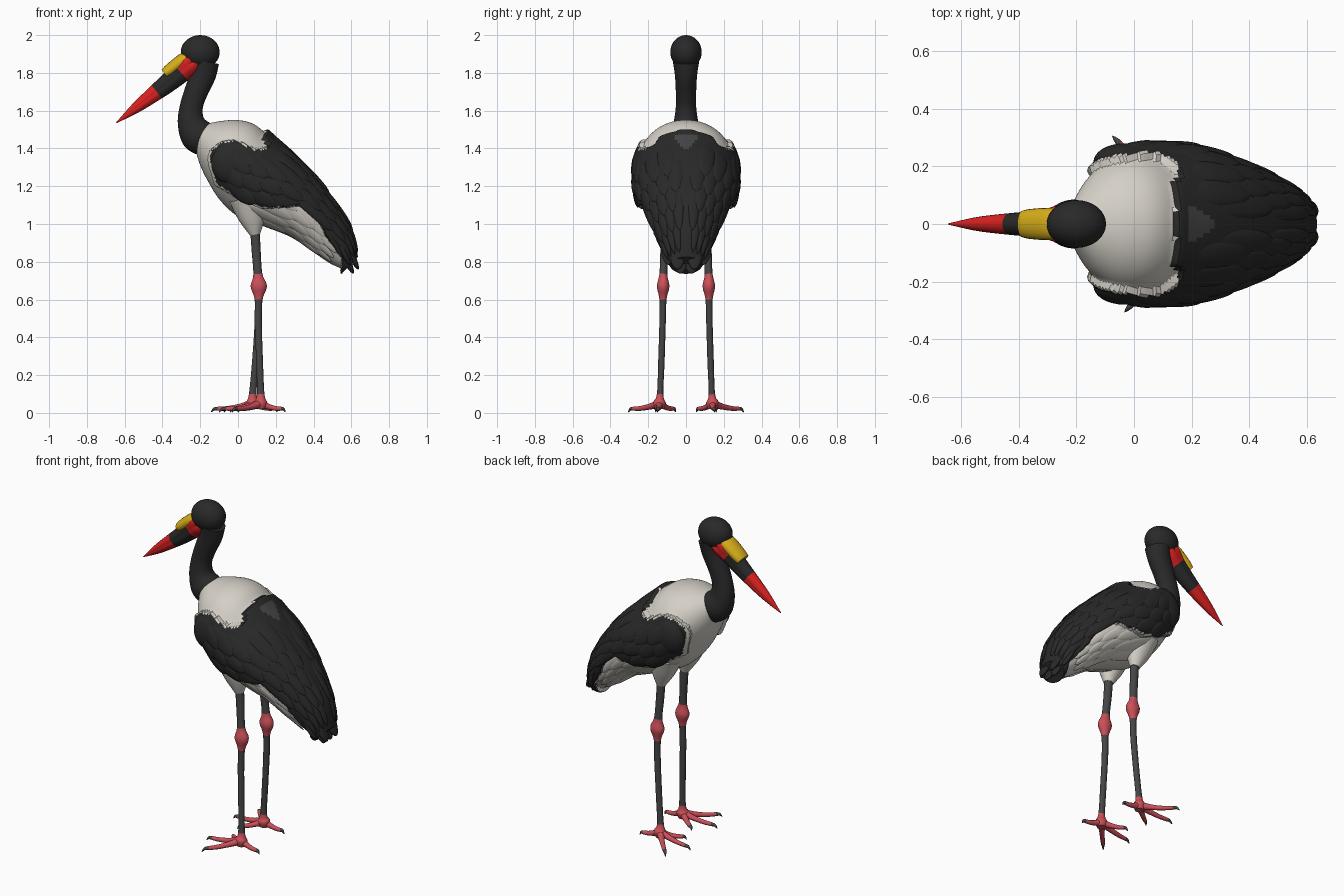
import bpy, bmesh, math
from mathutils import Vector

cube = bpy.data.objects.get("Cube")
if cube:
    bpy.data.objects.remove(cube, do_unlink=True)


def material(name, r, g, b):
    m = bpy.data.materials.new(name)
    m.use_nodes = True
    m.diffuse_color = (r, g, b, 1)
    bsdf = m.node_tree.nodes["Principled BSDF"]
    bsdf.inputs["Base Color"].default_value = (r, g, b, 1)
    bsdf.inputs["Roughness"].default_value = 0.8
    return m


BLACK = material("black plumage", .022, .022, .022)
WHITE = material("white plumage", .66, .63, .57)
RED = material("red bill", .7, .015, .015)
YELLOW = material("yellow saddle", .68, .42, .01)
PINK = material("pink skin", .6, .08, .1)
GREY = material("grey skin", .06, .06, .06)
parts = []


def spline(rows, u):
    """Smooth interpolation through rows, u from 0 to 1."""
    n = len(rows) - 1
    i = min(int(u * n), n - 1)
    t = u * n - i
    p = [rows[min(max(i + k, 0), n)] for k in (-1, 0, 1, 2)]
    return [.5 * (2 * b + (c - a) * t + (2 * a - 5 * b + 4 * c - d) * t * t
                  + (3 * b - a - 3 * c + d) * t ** 3) for a, b, c, d in zip(*p)]


def loft(name, lofts, mats, rule=None):
    """One object from closed ring stacks; rule picks a material per face."""
    bm = bmesh.new()
    for rings in lofts:
        vs = [[bm.verts.new(p) for p in ring] for ring in rings]
        n = len(vs[0])
        for i in range(len(vs) - 1):
            for j in range(n):
                k = (j + 1) % n
                f = bm.faces.new((vs[i][j], vs[i][k], vs[i + 1][k], vs[i + 1][j]))
                if rule:
                    f.material_index = rule(i, f.calc_center_median())
        for ring, i in ((vs[0], 0), (vs[-1], len(vs) - 2)):
            f = bm.faces.new(ring)
            if rule:
                f.material_index = rule(i, f.calc_center_median())
    bmesh.ops.recalc_face_normals(bm, faces=bm.faces)
    mesh = bpy.data.meshes.new(name)
    bm.to_mesh(mesh)
    bm.free()
    for m in mats:
        mesh.materials.append(m)
    ob = bpy.data.objects.new(name, mesh)
    bpy.context.collection.objects.link(ob)
    parts.append(ob)
    return ob


def tube(name, rows, mats, bands=None, sub=6, sides=20, pinch=0):
    """Rows are x, y, z, half width, half height; bands give each span a material."""
    n = (len(rows) - 1) * sub
    pts = [spline(rows, i / n) for i in range(n + 1)]
    rings = []
    for i, p in enumerate(pts):
        t = Vector(pts[min(i + 1, n)][:3]) - Vector(pts[max(i - 1, 0)][:3])
        up = t.cross(Vector((0, 1, 0))).normalized()
        side = up.cross(t).normalized()
        ring = []
        for j in range(sides):
            a = math.tau * j / sides
            w = p[3] * (1 - pinch * (abs(math.sin(a)) < .1))
            ring.append(Vector(p[:3]) + side * w * math.cos(a) + up * p[4] * math.sin(a))
        rings.append(ring)
    rule = (lambda i, c: bands[i // sub]) if bands else None
    return loft(name, [rings], mats, rule)


def ellipsoid(name, loc, radii, mat, tilt=0):
    bpy.ops.mesh.primitive_uv_sphere_add(segments=32, ring_count=20, location=loc,
                                         rotation=(0, tilt, 0))
    ob = bpy.context.object
    ob.name, ob.scale = name, radii
    ob.data.materials.append(mat)
    parts.append(ob)


# Body sections: top x, top z, bottom x, bottom z, half width
BODY = [(-.17, 1.53, -.23, 1.41, .08), (-.09, 1.545, -.2, 1.31, .165),
        (0, 1.55, -.15, 1.21, .225), (.09, 1.525, -.09, 1.12, .25),
        (.19, 1.44, 0, 1.04, .255), (.29, 1.35, .13, .99, .245),
        (.4, 1.23, .28, .93, .205), (.5, 1.1, .4, .85, .155),
        (.58, .96, .49, .79, .105), (.61, .82, .56, .76, .06)]
# Outline of the folded wing in side elevation
WING = [(-.15, 1.34), (-.14, 1.39), (-.085, 1.43), (-.015, 1.44), (.09, 1.39), (.16, 1.4),
        (.13, 1.45), (.18, 1.6), (.9, 1.5), (.9, .6), (.54, .6), (.55, .82), (.46, .94),
        (.41, 1.04), (.33, 1.1), (.25, 1.09), (.11, 1.09), (-.01, 1.15), (-.11, 1.21)]


def surface(u, a, lift=0):
    def at(u, a):
        tx, tz, bx, bz, w = spline(BODY, u)
        c = math.cos(a)
        return Vector(((tx + bx) / 2 + (tx - bx) / 2 * c, w * math.sin(a),
                       (tz + bz) / 2 + (tz - bz) / 2 * c))
    p, e = at(u, a), .004
    u0 = min(max(u, e), 1 - e)
    n = (at(u0 + e, a) - at(u0 - e, a)).cross(at(u0, a + e) - at(u0, a - e)).normalized()
    if n.dot(p - (at(u, 0) + at(u, math.pi)) / 2) < 0:
        n = -n
    return p + n * lift


def in_wing(p):
    hit = False
    for (x1, z1), (x2, z2) in zip(WING, WING[1:] + WING[:1]):
        if (z1 > p.z) != (z2 > p.z) and p.x < x1 + (p.z - z1) * (x2 - x1) / (z2 - z1):
            hit = not hit
    return hit


def body_color(i, c):
    if c.z > 1.3 and .19 < c.x < .28 and abs(c.y) < .05 * (.3 - c.x) / .08:
        return 2
    return int(in_wing(c))


# Body with raised dark wings
rings = []
for i in range(121):
    ring = []
    for j in range(112):
        u, a = i / 120, math.tau * j / 112
        ring.append(surface(u, a, .026 if in_wing(surface(u, a)) else 0))
    rings.append(ring)
body = loft("body", [rings], [WHITE, BLACK, GREY], body_color)
smooth = body.modifiers.new("soften", 'SMOOTH')
smooth.iterations = 2


def feather(u0, u1, a, half, low, high, thick):
    """Lens-shaped feather that follows the body surface."""
    rings = []
    for i in range(15):
        s = i / 14
        shape = max(.03, (4 * s * (1 - s)) ** .45)
        ring = []
        for k in range(12):
            q = math.tau * k / 12
            h = low + (high - low) * s + thick * shape * math.sin(q)
            ring.append(surface(u0 + (u1 - u0) * s, a + half * shape * math.cos(q), h))
        rings.append(ring)
    return rings


# Overlapping feather rows on the wings and flanks
dark, pale = [], []
for r in range(8):
    u0 = .18 + .08 * r
    u1 = min(u0 + .23, .985)
    for i in range(8):
        a = .27 + .32 * i + .16 * (r % 2)
        for side in (1, -1):
            tip = in_wing(surface(u1, a + .08))
            if tip and in_wing(surface(u0 + .02, a)):
                dark.append(feather(u0, u1, a * side, .19, .014, .033, .009))
            elif not tip and u0 > .35 and 1.7 < a < 2.7:
                pale.append(feather(u0, u1, a * side, .19, -.002, .008, .006))
loft("wing_feathers", dark, [BLACK])
loft("flank_feathers", pale, [WHITE])

# Wing shoulders and tail feathers
for side, label in ((-1, "front"), (1, "back")):
    ellipsoid(label + "_wing_shoulder", (-.035, .215 * side, 1.325), (.105, .065, .115), BLACK, .3)
    for k, (x, y, z, half) in enumerate([(.575, .045, .885, .14), (.555, .03, .85, .125),
                                         (.535, .09, .9, .13)]):
        ellipsoid(f"{label}_tail_feather_{k + 1}", (x, y * side, z), (.022, .047, half), BLACK, -.46)

# Neck and head
tube("neck", [(-.17, 0, 1.86, .07, .07), (-.185, 0, 1.79, .059, .068), (-.222, 0, 1.7, .054, .062),
              (-.247, 0, 1.62, .054, .061), (-.248, 0, 1.54, .065, .072),
              (-.212, 0, 1.47, .085, .092), (-.15, 0, 1.42, .07, .075)], [BLACK], sides=32)
ellipsoid("head", (-.2, 0, 1.91), (.103, .083, .09), BLACK)

# Bill with bare red face, dark band and red tip
tube("bill", [(-.21, 0, 1.885, .06, .065), (-.26, 0, 1.845, .064, .068), (-.305, 0, 1.805, .052, .06),
              (-.365, 0, 1.752, .044, .052), (-.43, 0, 1.7, .038, .044),
              (-.54, 0, 1.615, .025, .028), (-.645, 0, 1.535, .002, .002)],
     [RED, BLACK], [0, 0, 1, 1, 0, 0], sides=32, pinch=.12)
tube("bill_saddle", [(-.265, 0, 1.888, .05, .03), (-.3, 0, 1.862, .056, .036),
                     (-.36, 0, 1.815, .052, .034), (-.388, 0, 1.794, .046, .028)], [YELLOW])

# Legs and feet
TOES = [(-.22, .02), (-.152, .165), (-.12, -.085), (.13, .01)]
for s, label, fx in ((-1, "front", .12), (1, "back", .078)):
    tube(label + "_thigh", [(.05, .12 * s, 1.14, .09, .1), (.075, .117 * s, 1.03, .058, .07),
                            (.09, .114 * s, .945, .026, .028)], [WHITE])
    mid = (.108 + fx) / 2
    tube(label + "_leg", [(.088, .112 * s, 1, .024, .026), (.096, .114 * s, .86, .022, .024),
                          (.105, .12 * s, .735, .021, .024), (.11, .121 * s, .67, .033, .043),
                          (.109, .122 * s, .6, .019, .021), (.107, .124 * s, .48, .017, .019),
                          (mid, .13 * s, .28, .017, .018), (fx, .137 * s, .1, .017, .02),
                          (fx, .14 * s, .055, .033, .035), (fx, .14 * s, .02, .024, .026)],
         [GREY, PINK], [0, 0, 1, 1, 0, 0, 0, 1, 1])
    for k, (dx, dy) in enumerate(TOES):
        rows = [(fx + dx * f, (.14 + dy * f) * s, z, r, r) for f, z, r in
                ((0, .05, .024), (.3, .034, .016), (.6, .024, .013), (.84, .022, .011),
                 (.93, .02, .008), (1, .004, .002))]
        tube(f"{label}_toe_{k + 1}", rows, [PINK, GREY], [0, 0, 0, 1, 1], sub=3, sides=10)

# Smooth shading
bpy.ops.object.select_all(action='DESELECT')
for ob in parts:
    ob.select_set(True)
bpy.context.view_layer.objects.active = body
bpy.ops.object.shade_smooth_by_angle(angle=.9)
